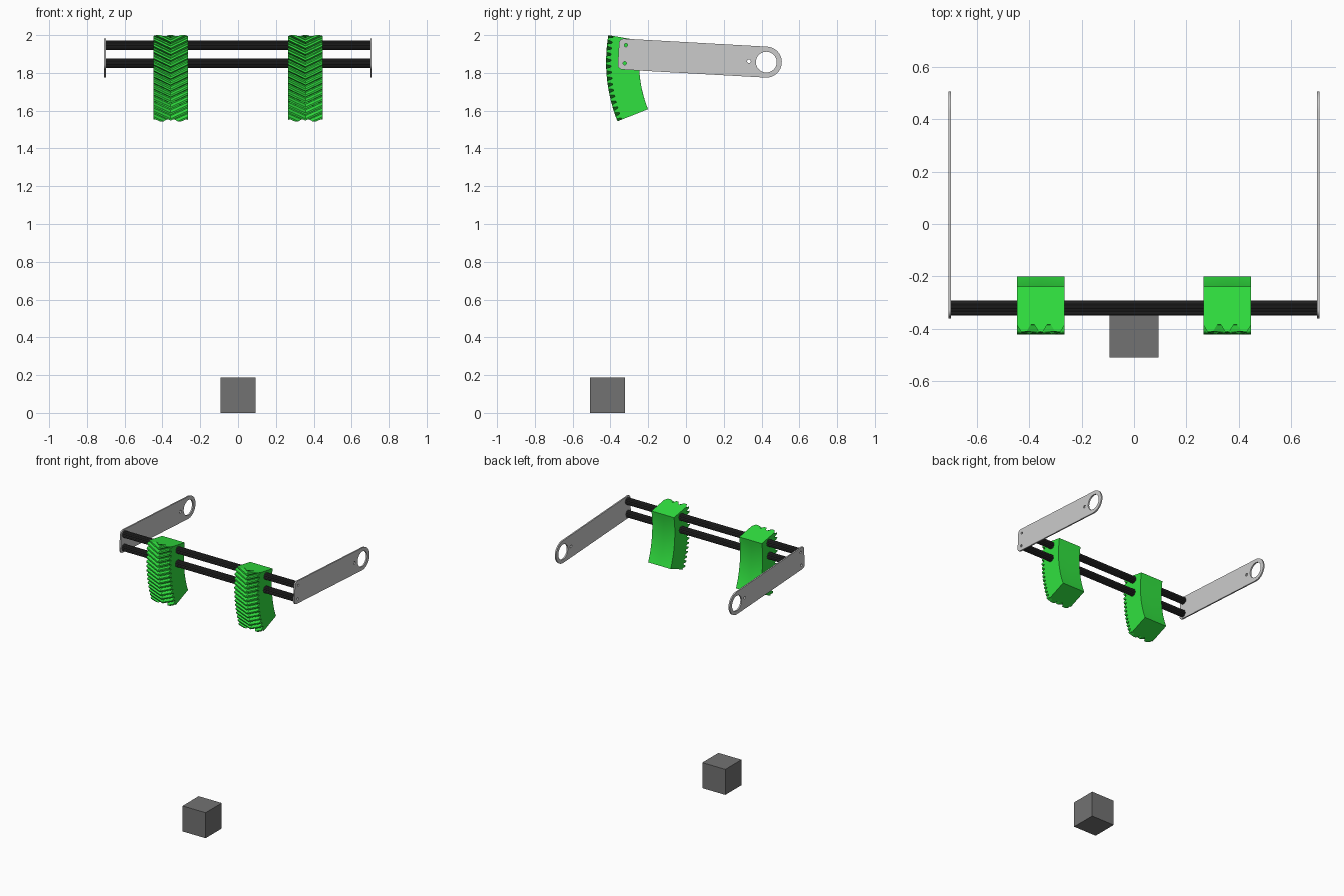
import bpy, bmesh
from math import sin, cos, radians, pi, atan2
from mathutils import Vector

if "Cube" in bpy.data.objects:
    bpy.data.objects.remove(bpy.data.objects["Cube"])

PY, PZ = 0.425, 1.857          # pivot of the swinging arms (y, z)


def material(name, rgb):
    m = bpy.data.materials.new(name)
    m.diffuse_color = (*rgb, 1)
    m.use_nodes = True
    m.node_tree.nodes["Principled BSDF"].inputs["Base Color"].default_value = m.diffuse_color
    return m


green = material("green", (0.03, 0.75, 0.05))
dark = material("dark", (0.035, 0.035, 0.035))
grey = material("mid_grey", (0.17, 0.17, 0.17))


def arc(y, z, r, a0=0, a1=360, n=32):
    """Points on an arc; a full circle drops its repeated end point."""
    m = n if a1 - a0 == 360 else n + 1
    return [(y + r * cos(radians(a0 + (a1 - a0) * i / n)),
             z + r * sin(radians(a0 + (a1 - a0) * i / n))) for i in range(m)]


def extrude_x(name, outlines, x, half, mat=None):
    """Extrude closed y-z outlines (the first is outer, the rest are holes) along x."""
    cu = bpy.data.curves.new(name, 'CURVE')
    cu.dimensions = '2D'
    cu.fill_mode = 'BOTH'
    cu.extrude = half
    for pts in outlines:
        s = cu.splines.new('POLY')
        s.points.add(len(pts) - 1)
        for p, (y, z) in zip(s.points, pts):
            p.co = (y, z, 0, 1)
        s.use_cyclic_u = True
    ob = bpy.data.objects.new(name, cu)
    bpy.context.collection.objects.link(ob)
    ob.location.x = x
    ob.rotation_euler = (pi / 2, 0, pi / 2)
    bpy.ops.object.select_all(action='DESELECT')
    ob.select_set(True)
    bpy.context.view_layer.objects.active = ob
    bpy.ops.object.convert(target='MESH')
    ob = bpy.context.object
    if mat:
        ob.data.materials.append(mat)
    bpy.ops.object.shade_smooth_by_angle(angle=radians(25))
    return ob


# side arms: rounded plates with a pivot hole, a pin hole and two bolt holes
BARS = [(-0.318, 1.947), (-0.324, 1.851)]
TILT = radians(-3.2)


def tilted(pts):
    return [(PY + u * cos(TILT) - v * sin(TILT), PZ + u * sin(TILT) + v * cos(TILT))
            for u, v in pts]


R, C, L = 0.082, 0.025, -0.784
plate = tilted(arc(0, 0, R, -90, 90, 32) + arc(L + C, R - C, C, 90, 180, 8)
               + arc(L + C, C - R, C, 180, 270, 8))
holes = [arc(PY, PZ, 0.055, n=48), arc(0.333, 1.862, 0.01, n=16)]
holes += [arc(y, z, 0.009, n=16) for y, z in BARS]
for side, x in (("left", -0.705), ("right", 0.705)):
    extrude_x(side + "_arm", [plate] + holes, x, 0.005)

# fluted cross bars
for name, (y, z) in zip(("upper_bar", "lower_bar"), BARS):
    flutes = []
    for i in range(48):
        a = 2 * pi * i / 48
        r = (0.025, 0.025, 0.021, 0.021)[i % 4]
        flutes.append((y + r * cos(a), z + r * sin(a)))
    extrude_x(name, [flutes, arc(y, z, 0.009, n=16)], 0, 0.70, dark)


# herringbone gear segments centred on the arm pivot
def gear_segment(name, xc, half=0.0915, r_in=0.674, r_root=0.822, r_tip=0.848,
                 a0=-9.7, a1=21.7, pitch=2.2, shear=3.0):
    profile = []               # (angle, radius), longer than needed, trimmed below
    a = a0 - 3 * pitch
    while a < a1 + 2 * pitch:
        profile += [(a, r_root), (a + 0.22 * pitch, r_root),
                    (a + 0.45 * pitch, r_tip), (a + 0.77 * pitch, r_tip)]
        a += pitch
    bm = bmesh.new()

    def vert(x, ang, r):
        t = radians(ang)
        return bm.verts.new((x, PY - r * cos(t), PZ - r * sin(t)))

    outer, inner = [], []
    for x, s in ((xc - half, 0), (xc, shear), (xc + half, 0)):
        outer.append([vert(x, t + s, r) for t, r in profile])
        inner.append([vert(x, t + s, r_in) for t, r in profile])
    rows = [outer[0], outer[1], outer[2], inner[2], inner[1], inner[0]]
    for k in range(6):
        p, q = rows[k], rows[(k + 1) % 6]
        for i in range(len(p) - 1):
            bm.faces.new((p[i], q[i], q[i + 1], p[i + 1]))
    # trim both ends with radial planes and close them
    for ang, first in ((a0, True), (a1, False)):
        t = radians(ang)
        bmesh.ops.bisect_plane(bm, geom=bm.verts[:] + bm.edges[:] + bm.faces[:],
                               plane_co=Vector((0, PY, PZ)),
                               plane_no=Vector((0, sin(t), -cos(t))),
                               clear_inner=first, clear_outer=not first)
    bmesh.ops.holes_fill(bm, edges=[e for e in bm.edges if e.is_boundary], sides=0)
    bmesh.ops.recalc_face_normals(bm, faces=bm.faces[:])
    me = bpy.data.meshes.new(name)
    bm.to_mesh(me)
    bm.free()
    me.materials.append(green)
    bpy.context.collection.objects.link(bpy.data.objects.new(name, me))


gear_segment("left_gear_segment", -0.3565)
gear_segment("right_gear_segment", 0.3565)

# loose block on the ground
bpy.ops.mesh.primitive_cube_add(size=0.187, location=(0, -0.416, 0.0935))
block = bpy.context.object
block.name = "ground_block"
block.data.materials.append(grey)
